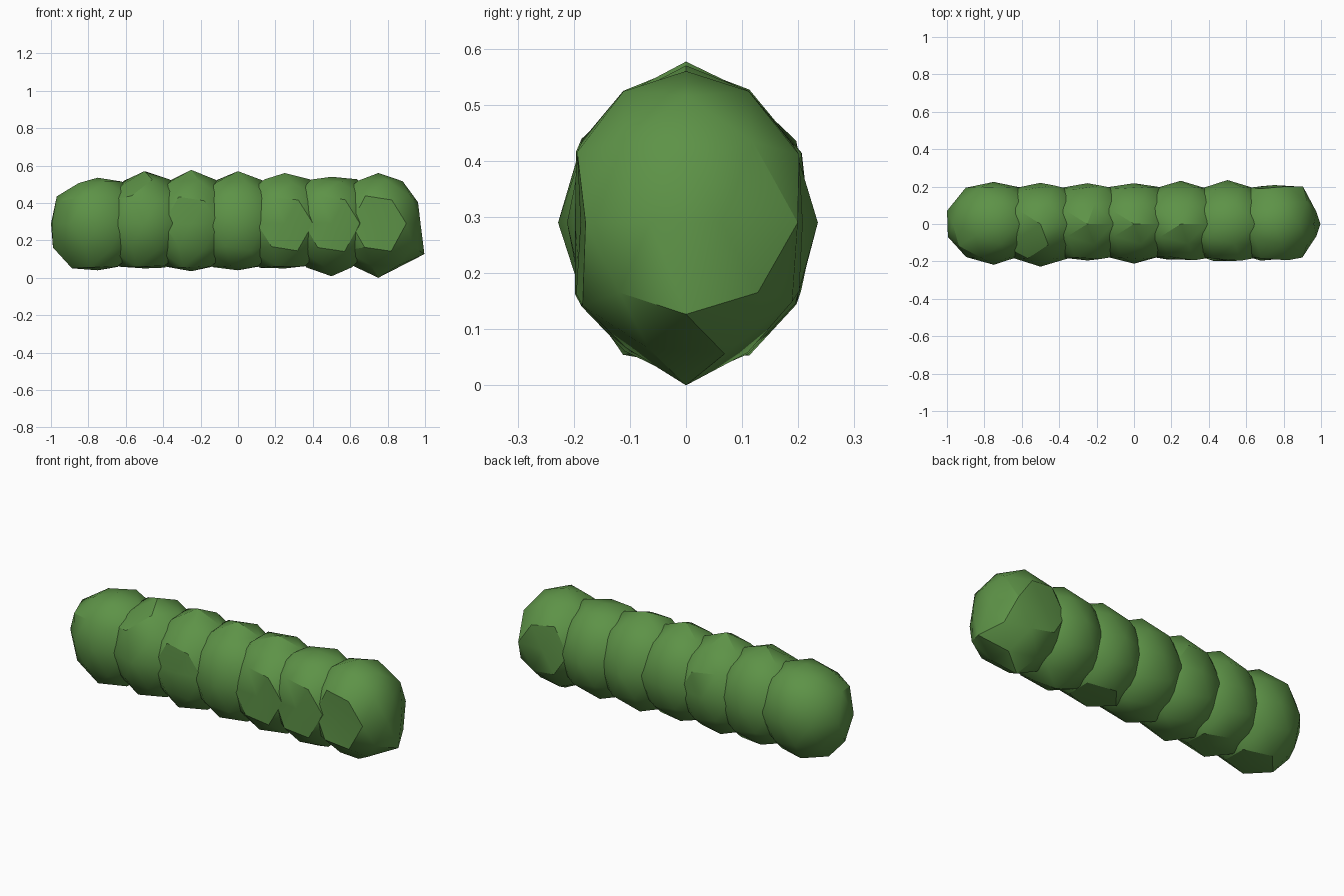
import bpy, bmesh, random
from mathutils import Vector

random.seed(3)
CENTRE_Z = 0.29
RADII = Vector((0.25, 0.217, 0.268))

green = bpy.data.materials.new("leaf_green")
green.diffuse_color = (0.11, 0.29, 0.063, 1)

# per body segment: top z, bottom z, back y, front y
SEGMENTS = [
    (0.535, 0.040, 0.225, -0.218),
    (0.570, 0.050, 0.220, -0.228),
    (0.577, 0.035, 0.218, -0.195),
    (0.570, 0.040, 0.218, -0.212),
    (0.560, 0.050, 0.231, -0.190),
    (0.540, 0.008, 0.235, -0.198),
    (0.560, 0.000, 0.208, -0.188),
]

# extra lumps and dents: segment -> (direction, radial factor)
LUMPS = {
    0: [((-0.951, 0.309, 0), 1.05), ((-0.951, -0.309, 0), 1.03),
        ((-0.85, 0, 0.526), 1.03), ((-0.894, 0, -0.447), 1.07),
        ((-0.425, 0.309, 0.85), 0.95), ((-0.425, -0.309, 0.85), 0.95),
        ((-0.526, 0, -0.85), 1.05)],
    1: [((-0.425, -0.309, 0.85), 0.95), ((0.162, -0.5, 0.85), 1.03),
        ((-0.263, -0.809, 0.526), 1.05)],
    4: [((0.162, -0.5, 0.85), 0.96), ((0.276, -0.85, 0.447), 1.05)],
    5: [((0.276, -0.85, 0.447), 1.06), ((-0.276, -0.85, -0.447), 1.07),
        ((-0.263, -0.809, 0.526), 1.06), ((0.263, -0.809, -0.526), 1.06)],
    6: [((0.85, 0, -0.526), 1.16), ((0.894, 0, 0.447), 0.95),
        ((0.951, 0.309, 0), 0.95), ((0.951, -0.309, 0), 0.95),
        ((0.688, 0.5, 0.526), 1.02), ((0.688, -0.5, 0.526), 1.02),
        ((0.588, 0.809, 0), 1.05), ((0.588, -0.809, 0), 1.02),
        ((0.724, 0.526, -0.447), 1.04), ((0.724, -0.526, -0.447), 1.04),
        ((0.276, -0.85, 0.447), 1.05), ((-0.276, -0.85, -0.447), 1.06),
        ((-0.263, -0.809, 0.526), 1.05), ((0.263, -0.809, -0.526), 1.05)],
}


def body_segment(i, top, bottom, back, front):
    bm = bmesh.new()
    bmesh.ops.create_icosphere(bm, subdivisions=2, radius=1)
    lumps = [(Vector(d).normalized(), f) for d, f in LUMPS.get(i, [])]
    for v in bm.verts:
        d = v.co.normalized()
        factor = random.uniform(0.975, 1.04)
        for direction, f in lumps:
            if d.dot(direction) > 0.99:
                factor = f
        v.co = Vector(a * b for a, b in zip(d, RADII)) * factor
        # fuller flank along the back side
        if d.y > 0.45 and abs(d.z) < 0.6:
            v.co.y *= 1.08
        # measured peaks on the four main axes
        if d.z > 0.99:
            v.co.z = top - CENTRE_Z
        elif d.z < -0.99:
            v.co.z = bottom - CENTRE_Z
        elif d.y > 0.99:
            v.co.y = back
        elif d.y < -0.99:
            v.co.y = front
    name = f"body_segment_{i + 1}"
    mesh = bpy.data.meshes.new(name)
    bm.to_mesh(mesh)
    bm.free()
    mesh.materials.append(green)
    obj = bpy.data.objects.new(name, mesh)
    obj.location = (-0.75 + 0.25 * i, 0, CENTRE_Z)
    bpy.context.collection.objects.link(obj)
    return obj


parts = [body_segment(i, *s) for i, s in enumerate(SEGMENTS)]

# soft shading with creases on the sharper bends
for obj in parts:
    obj.select_set(True)
bpy.context.view_layer.objects.active = parts[0]
bpy.ops.object.shade_smooth_by_angle(angle=0.52)
